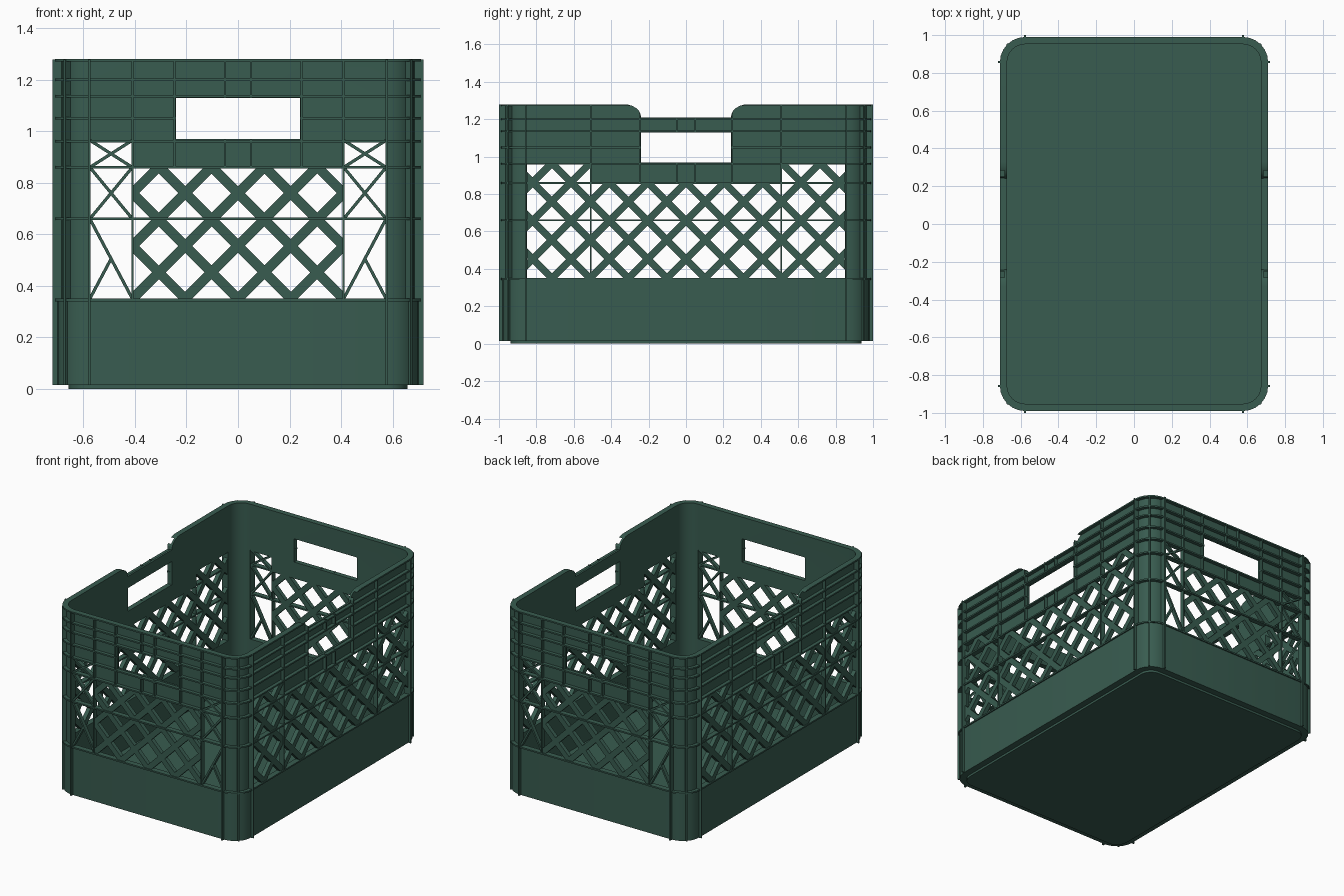
import bpy, bmesh, math
from mathutils import Matrix, Vector

if "Cube" in bpy.data.objects:
    bpy.data.objects.remove(bpy.data.objects["Cube"])

HX, HY, R = 0.672, 0.952, 0.095      # inner half sizes and corner radius
TOP, BAND = 1.28, 0.35               # rim height, solid band height
WALL, RIB, CORNER = 0.014, 0.038, 0.048   # outward offsets from the inner face
PITCH = 0.205

green = bpy.data.materials.new("dark_green_plastic")
green.use_nodes = True
green.diffuse_color = (0.04, 0.107, 0.08, 1)
green.node_tree.nodes["Principled BSDF"].inputs["Base Color"].default_value = green.diffuse_color


def finish(bm, name, smooth=False):
    bmesh.ops.recalc_face_normals(bm, faces=bm.faces[:])
    mesh = bpy.data.meshes.new(name)
    bm.to_mesh(mesh)
    bm.free()
    obj = bpy.data.objects.new(name, mesh)
    bpy.context.collection.objects.link(obj)
    mesh.materials.append(green)
    if smooth:
        activate(obj)
        bpy.ops.object.shade_smooth_by_angle(angle=math.radians(30))
    return obj


def activate(obj):
    bpy.ops.object.select_all(action='DESELECT')
    obj.select_set(True)
    bpy.context.view_layer.objects.active = obj


def outline(off, z, steps=6):
    """Rounded rectangle grown outward by off."""
    pts = []
    for q, (sx, sy) in enumerate([(1, 1), (-1, 1), (-1, -1), (1, -1)]):
        for i in range(steps + 1):
            a = math.pi / 2 * (q + i / steps)
            pts.append(Vector((sx * (HX - R) + (R + off) * math.cos(a),
                               sy * (HY - R) + (R + off) * math.sin(a), z)))
    return pts


def ring(bm, d0, d1, z0, z1):
    loops = [[bm.verts.new(p) for p in outline(d, z)]
             for d, z in [(d0, z0), (d1, z0), (d1, z1), (d0, z1)]]
    n = len(loops[0])
    for k in range(4):
        a, b = loops[k], loops[(k + 1) % 4]
        for i in range(n):
            j = (i + 1) % n
            bm.faces.new((a[i], a[j], b[j], b[i]))


def slab(bm, off, z0, z1):
    low, high = ([bm.verts.new(p) for p in outline(off, z)] for z in (z0, z1))
    bm.faces.new(low[::-1])
    bm.faces.new(high)
    for i in range(len(low)):
        j = (i + 1) % len(low)
        bm.faces.new((low[i], low[j], high[j], high[i]))


def prism(bm, poly, d0, d1, place):
    """Extrude a (u, z) polygon between two depths, then place it on a side."""
    front, back = ([bm.verts.new(place @ Vector((u, -d, z))) for u, z in poly] for d in (d1, d0))
    faces = [bm.faces.new(front), bm.faces.new(back[::-1])]
    for i in range(len(poly)):
        j = (i + 1) % len(poly)
        faces.append(bm.faces.new((front[i], back[i], back[j], front[j])))
    return faces


def rect(u0, u1, z0, z1):
    return [(u0, z0), (u1, z0), (u1, z1), (u0, z1)]


def bar(bm, a, b, width, d0, d1, place, clip=None):
    """Straight bar from a to b in (u, z), optionally trimmed to a rectangle."""
    a, b = Vector(a), Vector(b)
    t = (b - a).normalized() * width / 2
    n = Vector((-t.y, t.x))
    part = bmesh.new()
    prism(part, [a - n, b - n, b + n, a + n], d0, d1, Matrix())
    if clip:
        u0, u1, z0, z1 = clip
        for co, no in [((u0, 0, 0), (-1, 0, 0)), ((u1, 0, 0), (1, 0, 0)),
                       ((0, 0, z0), (0, 0, -1)), ((0, 0, z1), (0, 0, 1))]:
            bmesh.ops.bisect_plane(part, geom=part.verts[:] + part.edges[:] + part.faces[:],
                                   plane_co=co, plane_no=no, clear_outer=True)
            bmesh.ops.holes_fill(part, edges=part.edges[:], sides=0)
    part.transform(place)
    tmp = bpy.data.meshes.new("tmp")
    part.to_mesh(tmp)
    part.free()
    bm.from_mesh(tmp)
    bpy.data.meshes.remove(tmp)


def cut(obj, cutter):
    mod = obj.modifiers.new("openings", 'BOOLEAN')
    mod.operation, mod.solver, mod.object = 'DIFFERENCE', 'EXACT', cutter
    activate(obj)
    bpy.ops.object.modifier_apply(modifier=mod.name)


# Each side: name, turn, distance, window half width, step half width, lattice shift
SIDES = [("front", 0, HY, 0.575, 0.41, 0), ("left", 1, HX, 0.85, 0.51, 0.5),
         ("back", 2, HY, 0.575, 0.41, 0), ("right", 3, HX, 0.85, 0.51, 0.5)]
LOW, MID, HIGH = 0.66, 0.86, 0.965


def placing(turn, dist):
    return Matrix.Rotation(turn * math.pi / 2, 4, 'Z') @ Matrix.Translation((0, -dist, 0))


# Cutters: windows, hand holes and the dips in the side rims
windows, holes = bmesh.new(), bmesh.new()
arc = [(0.33 - 0.09 * math.sin(t * math.pi / 12), 1.21 + 0.07 * math.cos(t * math.pi / 12))
       for t in range(7)]
dip = [(u, z) for u, z in arc[::-1]] + [(0.33, 1.4)]
dip = dip + [(-u, z) for u, z in dip[::-1]]
for name, turn, dist, wide, step, shift in SIDES:
    place = placing(turn, dist)
    tee = [(-wide, BAND), (wide, BAND), (wide, HIGH), (step, HIGH),
           (step, MID), (-step, MID), (-step, HIGH), (-wide, HIGH)]
    prism(windows, tee, -0.08, 0.2, place)
    prism(holes, rect(-0.24, 0.24, 0.97, 1.13), -0.08, 0.2, place)
    if dist == HX:
        prism(holes, dip, -0.08, 0.2, place)
window_cutter = finish(windows, "window_cutter")
hole_cutter = finish(holes, "hand_hole_cutter")

# Floor and solid lower band
bm = bmesh.new()
slab(bm, -0.015, 0, 0.02)
slab(bm, 0.01, 0.015, 0.03)
finish(bm, "floor", True)
bm = bmesh.new()
ring(bm, 0, 0.03, 0.015, 0.345)
finish(bm, "lower_band", True)

# Upper wall with its openings
bm = bmesh.new()
ring(bm, 0, WALL, 0.34, TOP)
wall = finish(bm, "upper_wall")
cut(wall, window_cutter)
cut(wall, hole_cutter)
activate(wall)
bpy.ops.object.shade_smooth_by_angle(angle=math.radians(30))

# Horizontal ribs around the crate
bm = bmesh.new()
for z in (BAND - 0.005, LOW, MID, HIGH - 0.003, 1.05, 1.136, 1.2, TOP - 0.005):
    ring(bm, 0.003, RIB, z - 0.005, z + 0.005)
ribs = finish(bm, "horizontal_ribs")
cut(ribs, hole_cutter)
activate(ribs)
bpy.ops.object.shade_smooth_by_angle(angle=math.radians(30))

# Vertical ribs on the four sides
bm = bmesh.new()
for name, turn, dist, wide, step, shift in SIDES:
    for u, z0 in ((step, BAND), (0.247, MID), (0.05, MID)):
        for s in (-1, 1):
            prism(bm, rect(s * u - 0.004, s * u + 0.004, z0, TOP - 0.002), 0.003, RIB - 0.001,
                  placing(turn, dist))
uprights = finish(bm, "vertical_ribs")
cut(uprights, hole_cutter)

# Corner ribs: at both ends and the middle of each rounded corner
bm = bmesh.new()
for sx in (-1, 1):
    for sy in (-1, 1):
        for deg, reach in ((0, CORNER), (45, RIB + 0.004), (90, CORNER)):
            a = math.atan2(sy * math.sin(math.radians(deg)), sx * math.cos(math.radians(deg)))
            place = Matrix.Translation((sx * (HX - R), sy * (HY - R), 0)) @ \
                Matrix.Rotation(a + math.pi / 2, 4, 'Z')
            prism(bm, rect(-0.005, 0.005, 0.015, TOP - 0.001), R + 0.003, R + reach, place)
finish(bm, "corner_ribs")

# Diagonal lattice and thin corner bracing in the windows
for name, turn, dist, wide, step, shift in SIDES:
    place = placing(turn, dist)
    bm = bmesh.new()
    long_side = dist == HX
    main = wide if long_side else step
    areas = [(-main, main, BAND, MID)]
    if long_side:
        areas += [(-wide, -step, MID, HIGH), (step, wide, MID, HIGH)]
    for k in range(-9, 10):
        c = (k + shift) * PITCH
        for s in (-1, 1):
            for u0, u1, z0, z1 in areas:
                ua, ub = c + s * (z0 - BAND), c + s * (z1 - BAND)
                if max(ua, ub) > u0 + 0.01 and min(ua, ub) < u1 - 0.01:
                    bar(bm, (ua - s * 0.05, z0 - 0.05), (ub + s * 0.05, z1 + 0.05), 0.038,
                        0.002, 0.03, place, (u0, u1, z0, z1))
    if not long_side:
        for s in (-1, 1):
            i, o = s * step, s * wide
            for a, b in [((i, MID), (o, HIGH)), ((o, MID), (i, HIGH)),
                         ((i, LOW), (o, MID)), ((o, LOW), (i, MID)),
                         ((i, BAND), (o, LOW)), ((o, BAND), ((i + o) / 2, (BAND + LOW) / 2))]:
                bar(bm, a, b, 0.012, 0.003, 0.03, place)
    finish(bm, name + "_lattice")

# The cutters are no longer needed
for helper in (window_cutter, hole_cutter):
    helper.hide_render = True
    bpy.data.objects.remove(helper)
